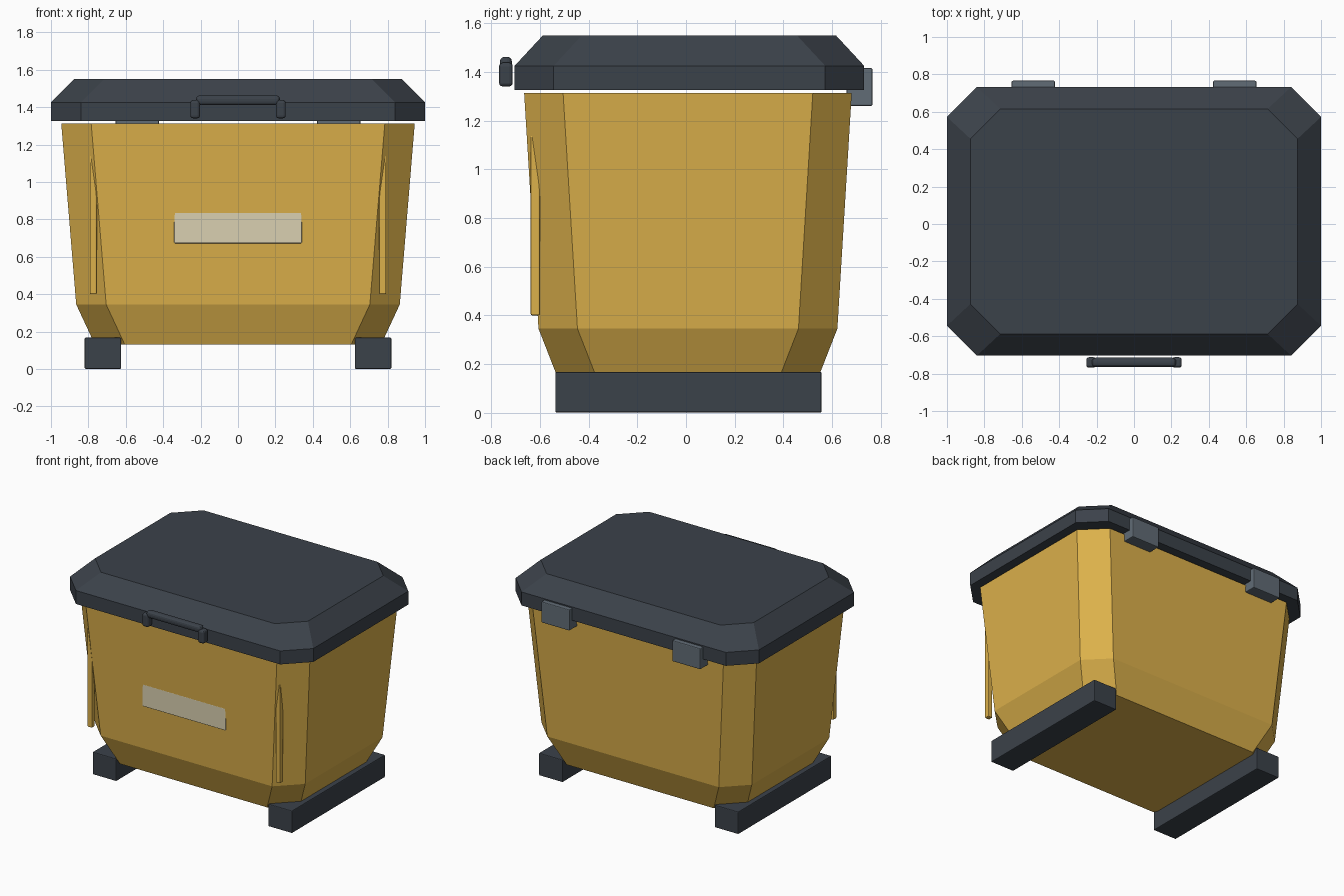
import bpy
import bmesh
from mathutils import Vector

cube = bpy.data.objects.get("Cube")
if cube:
    bpy.data.objects.remove(cube, do_unlink=True)


def material(name, rgb):
    mat = bpy.data.materials.new(name)
    mat.use_nodes = True
    mat.diffuse_color = (*rgb, 1)
    mat.node_tree.nodes["Principled BSDF"].inputs["Base Color"].default_value = (*rgb, 1)
    return mat


YELLOW = material("warm yellow", (0.72, 0.44, 0.07))
CHARCOAL = material("charcoal", (0.044, 0.054, 0.068))
STEEL = material("steel grey", (0.12, 0.15, 0.18))
CREAM = material("cream", (0.70, 0.63, 0.44))


def finish(name, bm, mat, bevel=0, segments=2):
    bmesh.ops.recalc_face_normals(bm, faces=bm.faces)
    mesh = bpy.data.meshes.new(name)
    bm.to_mesh(mesh)
    bm.free()
    mesh.materials.append(mat)
    obj = bpy.data.objects.new(name, mesh)
    bpy.context.collection.objects.link(obj)
    if bevel:
        mod = obj.modifiers.new("soft edges", "BEVEL")
        mod.width = bevel
        mod.segments = segments
    return obj


def box(name, low, high, mat, bevel=0.006, segments=2):
    low, high = Vector(low), Vector(high)
    bm = bmesh.new()
    bmesh.ops.create_cube(bm, size=1)
    bmesh.ops.scale(bm, vec=high - low, verts=bm.verts)
    bmesh.ops.translate(bm, vec=(low + high) / 2, verts=bm.verts)
    return finish(name, bm, mat, bevel, segments)


def octagon_loft(name, rings, mat, cy, corner=0.16):
    """Stack of chamfered rectangles given as (half x, half y, z)."""
    bm = bmesh.new()
    loops = []
    for hx, hy, z in rings:
        cx, c = hx - corner, hy - corner
        outline = [(cx, -hy), (hx, -c), (hx, c), (cx, hy),
                   (-cx, hy), (-hx, c), (-hx, -c), (-cx, -hy)]
        loops.append([bm.verts.new((x, y + cy, z)) for x, y in outline])
    for a, b in zip(loops, loops[1:]):
        for i in range(len(a)):
            j = (i + 1) % len(a)
            bm.faces.new((a[i], a[j], b[j], b[i]))
    bm.faces.new(loops[0])
    bm.faces.new(loops[-1])
    return finish(name, bm, mat)


# Tapered tub and chamfered lid
octagon_loft("tub", [(0.765, 0.53, 0.13), (0.865, 0.614, 0.345),
                     (0.945, 0.673, 1.313)], YELLOW, 0.008)
octagon_loft("lid", [(1.0, 0.718, 1.325), (1.0, 0.718, 1.425),
                     (0.875, 0.602, 1.55)], CHARCOAL, 0.014)

# Paired parts: runners, front ribs, rear hinges, handle posts
for side, s in (("left", 1), ("right", -1)):
    def pair(name, x0, x1, y, z, mat, bevel=0.006, segments=2):
        xs = sorted((s * x0, s * x1))
        box(f"{side}_{name}", (xs[0], y[0], z[0]), (xs[1], y[1], z[1]),
            mat, bevel, segments)

    pair("runner", 0.625, 0.82, (-0.537, 0.557), (0, 0.167), CHARCOAL)
    pair("front_rib", 0.755, 0.792, (-0.638, -0.6), (0.4, 1.14), YELLOW)
    pair("hinge", 0.423, 0.654, (0.66, 0.766), (1.26, 1.416), STEEL)
    pair("handle_post", 0.203, 0.255, (-0.768, -0.712), (1.34, 1.438),
         CHARCOAL, 0.015, 3)

# Handle grip and front plate
box("handle_grip", (-0.225, -0.765, 1.41), (0.225, -0.715, 1.462), CHARCOAL, 0.02, 3)
box("front_plate", (-0.342, -0.636, 0.672), (0.342, -0.615, 0.84), CREAM)
